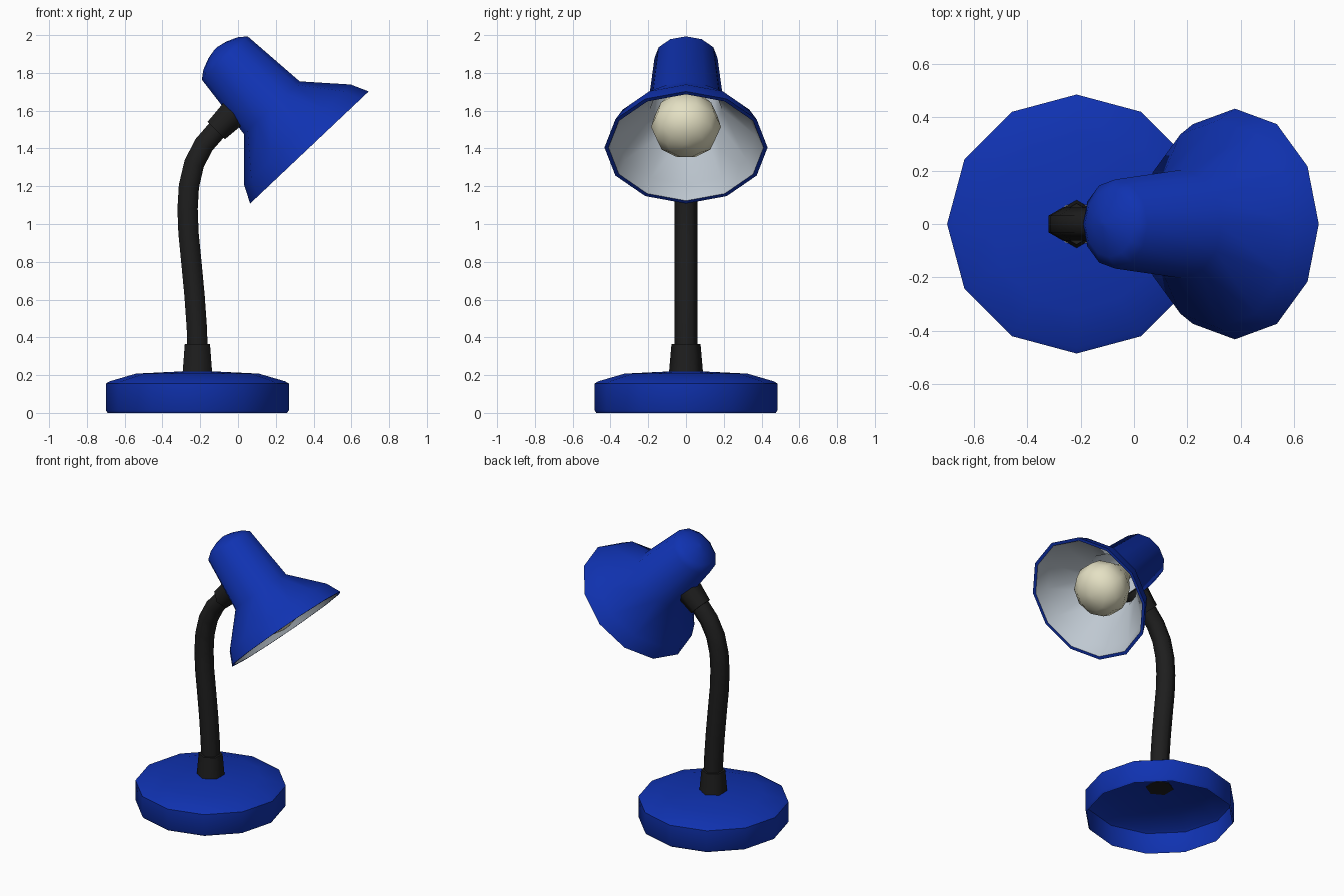
import bpy, bmesh, math
from mathutils import Vector

if "Cube" in bpy.data.objects:
    bpy.data.objects.remove(bpy.data.objects["Cube"])


def material(name, rgb):
    m = bpy.data.materials.new(name)
    m.diffuse_color = (*rgb, 1)
    m.use_nodes = True
    m.node_tree.nodes["Principled BSDF"].inputs["Base Color"].default_value = m.diffuse_color
    return m


BLUE = material("blue enamel", (0.005, 0.032, 0.44))
BLACK = material("black rubber", (0.013, 0.013, 0.013))
GREY = material("pale grey lining", (0.52, 0.58, 0.64))
CREAM = material("cream glass", (0.78, 0.75, 0.55))


def loft(name, stations, sides, mats, cap_start=True, cap_end=True,
         inner_from=None, smooth=50):
    """Skin rings (x, z, radius, tilt); tilt leans the ring axis toward +x."""
    bm = bmesh.new()
    rings = []
    for x, z, r, tilt in stations:
        u = Vector((math.cos(tilt), 0, -math.sin(tilt)))
        v = Vector((0, 1, 0))
        c = Vector((x, 0, z))
        angles = [2 * math.pi * i / sides for i in range(sides)]
        rings.append([bm.verts.new(c + r * (math.cos(a) * v + math.sin(a) * u))
                      for a in angles])
    for k, (p, q) in enumerate(zip(rings, rings[1:])):
        for i in range(sides):
            j = (i + 1) % sides
            f = bm.faces.new((p[i], p[j], q[j], q[i]))
            if inner_from is not None and k >= inner_from:
                f.material_index = 1
    if cap_start:
        bm.faces.new(rings[0])
    if cap_end:
        f = bm.faces.new(rings[-1])
        f.material_index = 0 if inner_from is None else 1
    bmesh.ops.recalc_face_normals(bm, faces=bm.faces)
    me = bpy.data.meshes.new(name)
    bm.to_mesh(me)
    bm.free()
    for m in mats:
        me.materials.append(m)
    ob = bpy.data.objects.new(name, me)
    bpy.context.collection.objects.link(ob)
    bpy.ops.object.select_all(action='DESELECT')
    ob.select_set(True)
    bpy.context.view_layer.objects.active = ob
    bpy.ops.object.shade_smooth_by_angle(angle=math.radians(smooth))
    return ob


# Hollow base, open underneath
BX = -0.215
base = [(0.475, 0), (0.485, 0.015), (0.485, 0.155), (0.465, 0.167),
        (0.325, 0.208), (0.08, 0.22)]
loft("base", [(BX, z, r, 0) for r, z in base], 12, [BLUE],
     cap_start=False, cap_end=False)

# Collar at the foot of the arm
loft("lower_collar", [(BX, 0.215, 0.09, 0), (BX, 0.365, 0.077, 0)], 6,
     [BLACK], smooth=65)

# Bent arm
path = [(-.213, .3), (-.218, .45), (-.23, .62), (-.247, .8), (-.262, .95),
        (-.267, 1.08), (-.26, 1.2), (-.232, 1.32), (-.18, 1.42),
        (-.11, 1.5), (-.03, 1.575)]
arm = []
for i, (x, z) in enumerate(path):
    a, b = path[max(i - 1, 0)], path[min(i + 1, len(path) - 1)]
    arm.append((x, z, 0.062, math.atan2(b[0] - a[0], b[1] - a[1])))
loft("arm", arm, 6, [BLACK], smooth=65)

# Collar joining arm and shade
loft("upper_collar", [(-.115, 1.495, 0.075, math.radians(45)),
                      (.0, 1.61, 0.092, math.radians(45))], 6, [BLACK], smooth=65)

# Tilted lamp head: profiles are (radius, distance up the axis from the rim)
TILT = -math.radians(43.4)


def on_axis(profile):
    return [(0.378 + t * math.sin(TILT), 1.405 + t * math.cos(TILT), r, TILT)
            for r, t in profile]


outer = [(0.01, 0.722), (0.065, 0.71), (0.125, 0.685), (0.167, 0.652),
         (0.203, 0.29), (0.388, 0.092), (0.432, 0.0)]
inner = [(0.41, 0.0), (0.372, 0.085), (0.19, 0.28), (0.155, 0.63)]
loft("shade", on_axis(outer + inner), 12, [BLUE, GREY],
     inner_from=len(outer), smooth=60)

# Bulb
bulb = [(0.02, 0.005), (0.1, 0.022), (0.16, 0.075), (0.185, 0.15),
        (0.165, 0.235), (0.1, 0.33), (0.06, 0.4), (0.06, 0.62)]
loft("bulb", on_axis(bulb), 10, [CREAM], smooth=60)
